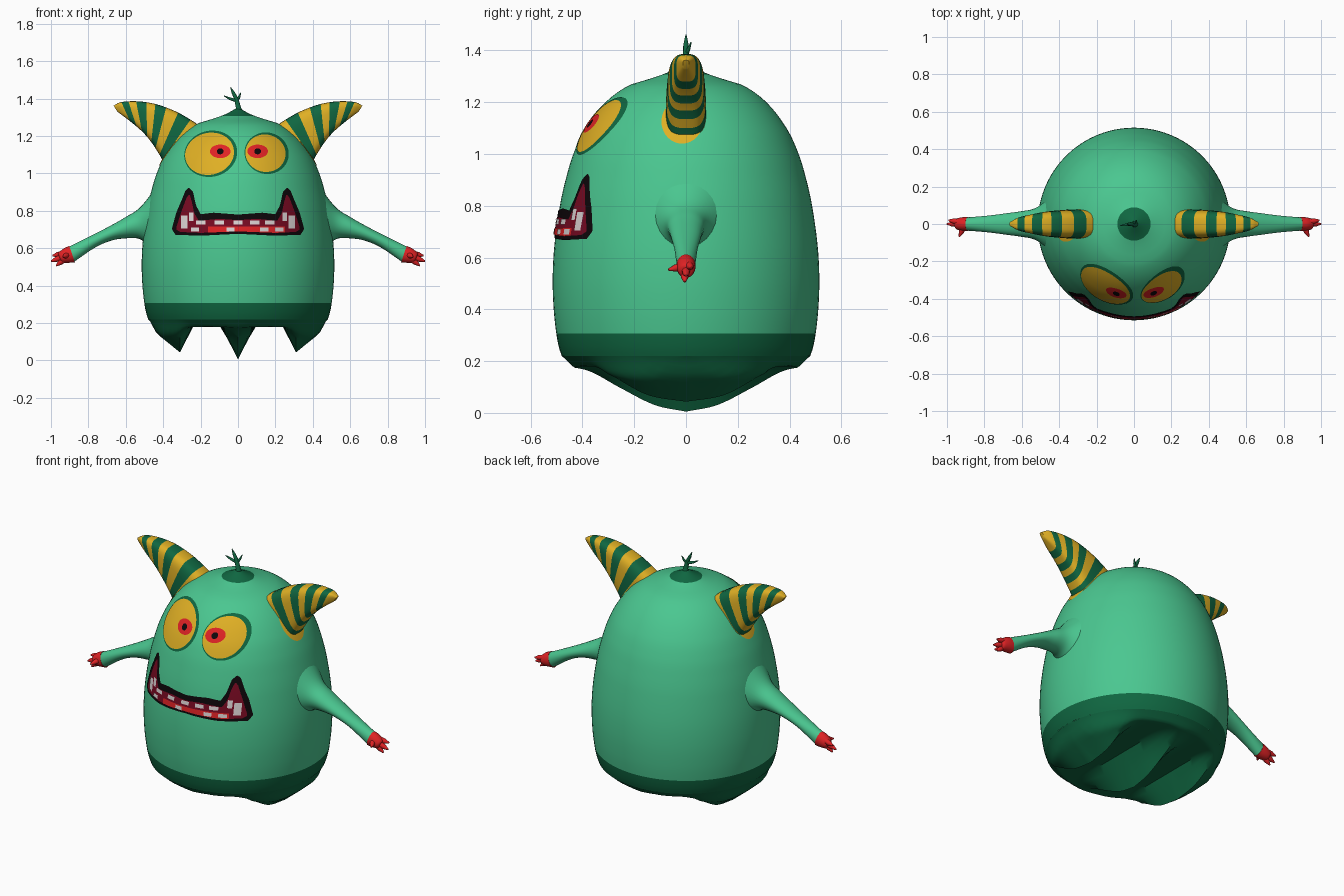
import bpy, math
from mathutils import Vector

if "Cube" in bpy.data.objects:
    bpy.data.objects.remove(bpy.data.objects["Cube"])

COLORS = {
    "mint green": (0.069, 0.57, 0.28), "dark green": (0.005, 0.135, 0.053),
    "yellow": (0.74, 0.43, 0.018), "red": (0.74, 0.016, 0.018),
    "maroon": (0.19, 0.003, 0.016), "white": (0.72, 0.66, 0.66),
    "black": (0.004, 0.002, 0.003)}
MATS = {}
for n, c in COLORS.items():
    MATS[n] = bpy.data.materials.new(n)
    MATS[n].diffuse_color = (*c, 1)

BODY_CENTRE = Vector((0, 0, 0.6))


def table(tab, t, smooth=True):
    """Value of a table of (key, value...) rows at key t."""
    t = min(max(t, tab[0][0]), tab[-1][0])
    i = max(k for k in range(len(tab) - 1) if tab[k][0] <= t)
    a, b = tab[i], tab[i + 1]
    h = b[0] - a[0]
    u = (t - a[0]) / h
    p, q = tab[max(i - 1, 0)], tab[min(i + 2, len(tab) - 1)]
    out = []
    for k in range(1, len(a)):
        if not smooth:
            out.append(a[k] + (b[k] - a[k]) * u)
            continue
        m0 = (b[k] - p[k]) / (b[0] - p[0]) * h
        m1 = (q[k] - a[k]) / (q[0] - a[0]) * h
        out.append((2*u**3 - 3*u**2 + 1) * a[k] + (u**3 - 2*u**2 + u) * m0
                   + (3*u**2 - 2*u**3) * b[k] + (u**3 - u**2) * m1)
    return out[0] if len(out) == 1 else out


def grid(name, rows, mats, rule=None, wrap=False, caps=False, ref=None, angle=50):
    """Skin rows of points; rule(face centre, row index) picks the material."""
    n = len(rows[0])
    verts = [p for r in rows for p in r]
    faces, rid = [], []
    for i in range(len(rows) - 1):
        for j in range(n if wrap else n - 1):
            k = (j + 1) % n
            faces.append((i*n + j, i*n + k, (i+1)*n + k, (i+1)*n + j))
            rid.append(i)
    if caps:
        faces += [tuple(range(n))[::-1], tuple((len(rows)-1)*n + j for j in range(n))]
        rid += [0, len(rows) - 2]
    me = bpy.data.meshes.new(name)
    me.from_pydata(verts, [], faces)
    me.update()
    if ref is None:
        ref = sum((Vector(v) for v in verts), Vector()) / len(verts)
    if sum(p.normal.dot(p.center - ref) * p.area for p in me.polygons) < 0:
        me.flip_normals()
    for m in mats:
        me.materials.append(MATS[m])
    if rule:
        for p, r in zip(me.polygons, rid):
            p.material_index = rule(p.center, r)
    me.shade_smooth()
    me.set_sharp_from_angle(angle=math.radians(angle))
    ob = bpy.data.objects.new(name, me)
    bpy.context.collection.objects.link(ob)
    return ob


# Body: round bell with dark hem and dark crown
PROFILE = [(.22, .48), (.25, .49), (.30, .50), (.40, .511), (.52, .515), (.65, .508),
           (.8, .487), (.9, .465), (1.0, .435), (1.1, .388), (1.2, .31), (1.265, .22),
           (1.29, .14), (1.315, .07), (1.345, .015)]
SEG = 96
rows = []
for i in range(91):
    z = .22 + 1.125 * i / 90
    r = table(PROFILE, z)
    rows.append([(r * math.cos(2*math.pi*j/SEG), r * math.sin(2*math.pi*j/SEG), z)
                 for j in range(SEG)])
grid("body", rows, ["mint green", "dark green"],
     lambda c, r: int(c.z < .307 or c.z > 1.31), wrap=True, ref=BODY_CENTRE)

# Underside: three pointed keels running front to back
MID = [(0, .175), (.12, .15), (.26, .08), (.37, .02), (.46, 0)]
SIDE = [(0, .137), (.15, .11), (.30, .03), (.38, 0)]


def under(x, y):
    ax, ay = abs(x), abs(y)
    edge = min(1, max(0, (.48 - math.hypot(x, y)) / .045))
    z = .22 - .04 * edge
    if ax < .095:
        z -= table(MID, ay) * (1 - ax / .095) ** 1.1
    w = 1 - (ax - .31) / .17 if ax > .31 else 1 - (.31 - ax) / .07
    return z - table(SIDE, ay) * max(0, w) * min(1, edge * 1.5)


KEYS = [0, .03, .06, .095, .13, .17, .21, .24, .262, .285, .31, .33, .35, .375, .4, .42,
        .44, .455, .468, .4795]
rows = []
for x in [-k for k in KEYS[:0:-1]] + KEYS:
    h = math.sqrt(.48**2 - x*x)
    ys = [h * math.sin(math.pi / 2 * (j / 24 - 1)) for j in range(49)]
    rows.append([(x, y, under(x, y)) for y in ys])
grid("underside", rows, ["dark green"], ref=BODY_CENTRE)


# Lofted limbs: control rows (t, top x, top z, bottom x, bottom z, half depth)
def loft(name, s, ctrl, steps, power, mats, rule=None, n=24):
    rows = []
    for i in range(steps + 1):
        tx, tz, bx, bz, d = table(ctrl, ctrl[-1][0] * i / steps)
        ring = []
        for j in range(n):
            a = 2 * math.pi * j / n
            c, q = (math.copysign(abs(f)**power, f) for f in (math.cos(a), math.sin(a)))
            ring.append((s * ((tx+bx)/2 + c*(tx-bx)/2), q*d, (tz+bz)/2 + c*(tz-bz)/2))
        rows.append(ring)
    return grid(name, rows, mats, rule, wrap=True, caps=True)


def spike(name, points, mat, n=10):
    """Tapered round rod through (x, y, z, radius) points."""
    rows = []
    for i, p in enumerate(points):
        a, b = points[max(i-1, 0)], points[min(i+1, len(points)-1)]
        d = (Vector(b[:3]) - Vector(a[:3])).normalized()
        u = d.cross(Vector((0, 1, 0.01)) if abs(d.y) < .8 else Vector((0, 0, 1))).normalized()
        v = d.cross(u)
        rows.append([tuple(Vector(p[:3]) + p[3] * (u*math.cos(2*math.pi*j/n)
                     + v*math.sin(2*math.pi*j/n))) for j in range(n)])
    return grid(name, rows, [mat], wrap=True, caps=True)


ARM = [(0, .42, .95, .48, .62, .14), (1, .52, .822, .535, .652, .085),
       (2, .60, .767, .61, .652, .068), (3, .69, .716, .68, .64, .057),
       (4, .79, .664, .765, .603, .045), (5, .91, .605, .88, .525, .035)]
PALM = [(0, .902, .612, .872, .525, .037), (1, .93, .60, .905, .522, .036),
        (2, .955, .58, .935, .522, .03), (3, .962, .57, .945, .527, .02)]
FINGERS = [((.94, .012, .57), (.992, .02, .56)), ((.945, 0, .55), (1.0, 0, .53)),
           ((.93, -.005, .54), (.972, -.005, .506)), ((.91, -.015, .565), (.935, -.068, .553))]
HORN = [(-1, .17, 1.22, .36, 1.04, .077), (0, .22, 1.265, .395, 1.06, .078),
        (1, .32, 1.325, .42, 1.10, .075), (2, .42, 1.365, .455, 1.155, .07),
        (3, .50, 1.382, .49, 1.20, .062), (4, .57, 1.386, .53, 1.24, .05),
        (5, .63, 1.38, .585, 1.285, .035), (6, .665, 1.362, .645, 1.33, .012)]
HORN = [(r[0] + 1, *r[1:]) for r in HORN]


def stripe(c, row):
    t = row / 56 * 7 - 1.25          # four dark bands, yellow base and tip
    return int(0 < t < 4.8 and t % 1.3 < .68)


for side, s in (("left", -1), ("right", 1)):
    loft(side + "_arm", s, ARM, 30, 1, ["mint green"])
    loft(side + "_palm", s, PALM, 9, 1, ["red"])
    for k, (a, b) in enumerate(FINGERS):
        m = [(p + q) / 2 for p, q in zip(a, b)]
        spike(f"{side}_finger_{k+1}", [(s*a[0], a[1], a[2], .016), (s*m[0], m[1], m[2], .014),
              (s*b[0], b[1], b[2], .004)], "red")
    loft(side + "_horn", s, HORN, 56, .6, ["yellow", "dark green"], stripe, n=32)
    # Yellow patch on the body around the horn root
    rows = []
    for i in range(9):
        ring = []
        for j in range(32):
            a = 2 * math.pi * j / 32
            y, z = -.015 + .08*i/8*math.cos(a), 1.125 + .085*i/8*math.sin(a)
            ring.append((s * math.sqrt((table(PROFILE, z) + .004)**2 - y*y), y, z))
        rows.append(ring)
    grid(side + "_horn_patch", rows, ["yellow"], wrap=True, ref=BODY_CENTRE)

# Sprout on the crown
spike("sprout_stem", [(0, 0, 1.32, .03), (.003, 0, 1.35, .014), (-.01, 0, 1.40, .011),
                      (-.025, 0, 1.43, .009), (-.04, 0, 1.46, .002)], "dark green")
spike("sprout_left_twig", [(-.012, 0, 1.39, .009), (-.045, -.005, 1.40, .007),
                           (-.075, -.01, 1.415, .002)], "dark green")
spike("sprout_right_twig", [(-.01, 0, 1.385, .009), (.005, .01, 1.405, .007),
                            (.015, .02, 1.432, .002)], "dark green")


# Face details: thin sheets wrapped onto the front of the body
def front(x, z, off):
    return (x, -math.sqrt((table(PROFILE, z) + off)**2 - x*x), z)


def disc(name, x, z, rx, rz, tilt, off, mat):
    c, s = math.cos(tilt), math.sin(tilt)
    rows = []
    for i in range(11):
        ring = []
        for j in range(40):
            u = rx * i/10 * math.cos(2*math.pi*j/40)
            v = rz * i/10 * math.sin(2*math.pi*j/40)
            ring.append(front(x + u*c - v*s, z + u*s + v*c, off))
        rows.append(ring)
    grid(name, rows, [mat], wrap=True, ref=BODY_CENTRE)


for side, x, z, rx, rz, tilt, ix in (("left", -.152, 1.105, .132, .112, .25, -.095),
                                     ("right", .147, 1.108, .108, .1, -.25, .105)):
    disc(side + "_eye_rim", x + .006, z, rx + .011, rz + .011, tilt, .003, "dark green")
    disc(side + "_eye", x, z, rx, rz, tilt, .005, "yellow")
    disc(side + "_iris", ix, 1.118, .055, .036, 0, .007, "red")
    disc(side + "_pupil", ix, 1.118, .018, .016, 0, .009, "black")


def strip(name, x0, x1, lo, hi, off, mat, n=8):
    rows = []
    for i in range(n + 1):
        x = x0 + (x1 - x0) * i / n
        a, b = (f if isinstance(f, float) else table(f, abs(x), False) for f in (lo, hi))
        rows.append([front(x, a + (b - a) * j / 8, off) for j in range(9)])
    grid(name, rows, [mat], ref=BODY_CENTRE)


LIP_TOP = [(0, .78), (.13, .79), (.2, .782), (.225, .83), (.24, .90), (.262, .925),
           (.28, .91), (.30, .86), (.33, .79), (.352, .71)]
LIP_LOW = [(0, .677), (.2, .667), (.335, .672), (.352, .70)]
IN_TOP = [(0, .75), (.1, .757), (.21, .747), (.235, .79), (.247, .85), (.26, .89),
          (.275, .87), (.305, .79), (.33, .71)]
IN_LOW = [(0, .69), (.2, .682), (.31, .687), (.33, .70)]
strip("mouth_outline", -.352, .352, LIP_LOW, LIP_TOP, .003, "black", 120)
strip("mouth_inside", -.33, .33, IN_LOW, IN_TOP, .005, "maroon", 120)
strip("tongue", -.16, .25, IN_LOW, .715, .007, "red", 40)
for k, x in enumerate((-.2, -.1, 0.0, .09, .17)):
    strip(f"upper_tooth_{k+1}", x - .025, x + .025, .727, .748, .008, "white")
for k, x in enumerate((-.23, -.04, .14, .22)):
    strip(f"lower_tooth_{k+1}", x - .022, x + .022, .689, .71, .009, "white")
for side, s in (("left", -1), ("right", 1)):
    strip(side + "_tusk", s*.27, s*.305, .705, .775, .008, "white")
    strip(side + "_inner_tusk", s*.238, s*.262, .745, .79, .008, "white")

for m in bpy.data.materials:
    if m.users and not m.is_grease_pencil:
        m.use_nodes = True
        m.node_tree.nodes["Principled BSDF"].inputs["Base Color"].default_value = m.diffuse_color
